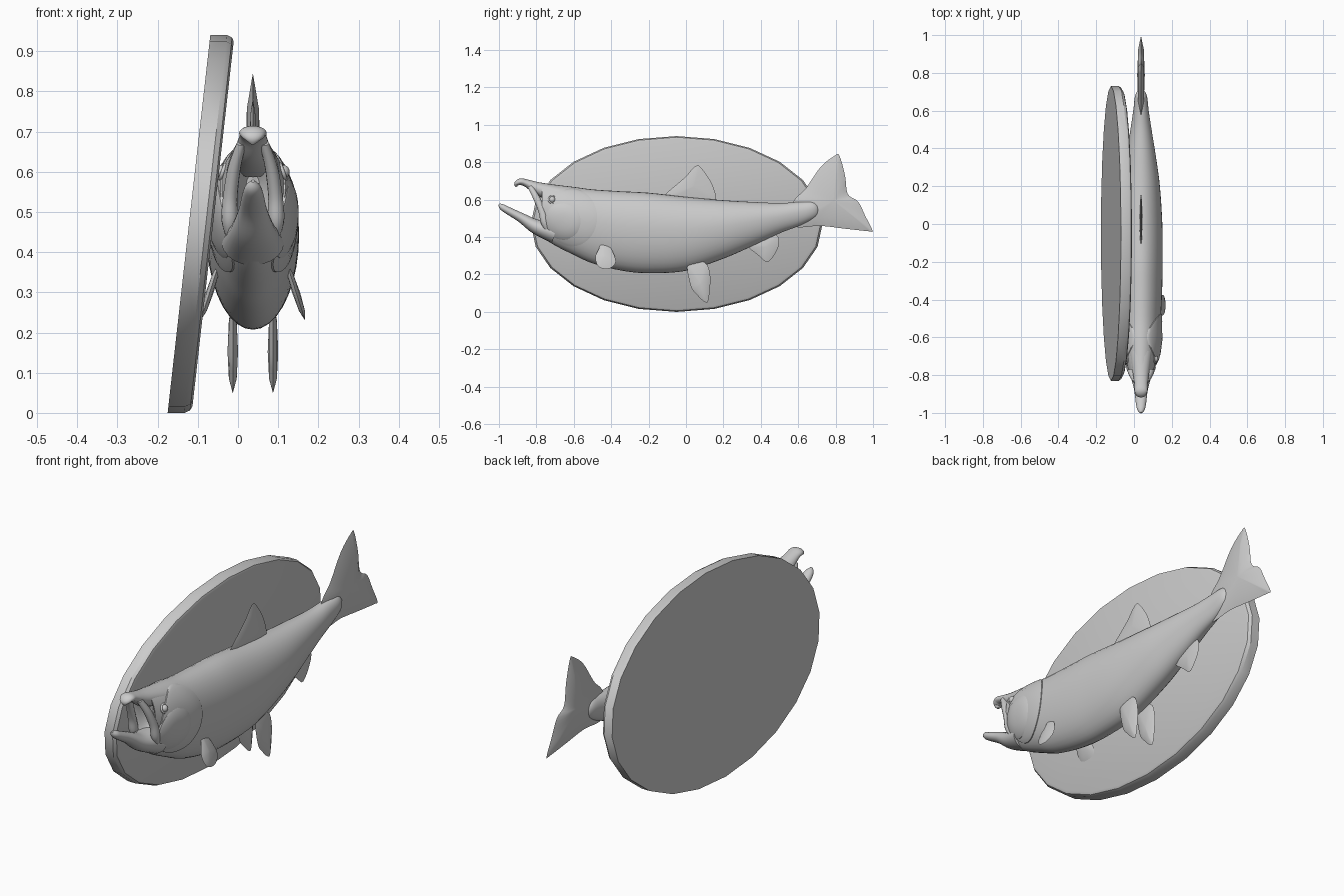
import bpy, bmesh, math
from mathutils import Vector

if "Cube" in bpy.data.objects:
    bpy.data.objects.remove(bpy.data.objects["Cube"])

CX = 0.037  # fish centre plane


def finish(name, verts, faces, angle=50):
    me = bpy.data.meshes.new(name)
    me.from_pydata([tuple(v) for v in verts], [], faces)
    bm = bmesh.new()
    bm.from_mesh(me)
    bmesh.ops.remove_doubles(bm, verts=bm.verts, dist=1e-5)
    bmesh.ops.recalc_face_normals(bm, faces=bm.faces)
    bm.to_mesh(me)
    bm.free()
    ob = bpy.data.objects.new(name, me)
    bpy.context.collection.objects.link(ob)
    bpy.ops.object.select_all(action='DESELECT')
    ob.select_set(True)
    bpy.context.view_layer.objects.active = ob
    bpy.ops.object.shade_smooth_by_angle(angle=math.radians(angle))
    return ob


def skin(name, rings, angle=50):
    """Bridge equal rings and cap both ends."""
    n = len(rings[0])
    verts = [v for r in rings for v in r]
    faces = [(i*n + j, i*n + (j+1) % n, (i+1)*n + (j+1) % n, (i+1)*n + j)
             for i in range(len(rings)-1) for j in range(n)]
    faces += [tuple(range(n)), tuple(range((len(rings)-1)*n, len(rings)*n))]
    return finish(name, verts, faces, angle)


def spline(pts, steps, closed=False):
    """Catmull-Rom through tuples of any length."""
    n = len(pts)
    get = (lambda i: pts[i % n]) if closed else (lambda i: pts[max(0, min(n-1, i))])
    out = []
    for i in range(n if closed else n-1):
        for k in range(steps):
            t = k/steps
            out.append(tuple(
                0.5*(2*b + (c-a)*t + (2*a-5*b+4*c-d)*t*t + (3*b-a-3*c+d)*t**3)
                for a, b, c, d in zip(get(i-1), get(i), get(i+1), get(i+2))))
    if not closed:
        out.append(tuple(pts[-1]))
    return out


def tube(name, pts, n=20):
    """Sweep an ellipse; points are x, y, z, half width, half height."""
    path = spline(pts, 5)
    rings = []
    for i, (x, y, z, rw, rn) in enumerate(path):
        a, b = path[max(0, i-1)], path[min(len(path)-1, i+1)]
        t = Vector((0, b[1]-a[1], b[2]-a[2])).normalized()
        nrm = Vector((0, -t.z, t.y))
        rings.append([Vector((x, y, z)) + Vector((1, 0, 0))*rw*math.cos(q) + nrm*rn*math.sin(q)
                      for q in (2*math.pi*j/n for j in range(n))])
    return skin(name, rings)


def fin(name, outline, thick, x0=CX, slope=0.0, zref=0.0):
    """Lens-shaped fin from a side outline, optionally leaning sideways."""
    pts = spline(outline, 4, True)
    cy = sum(p[0] for p in outline)/len(outline)
    cz = sum(p[1] for p in outline)/len(outline)
    rings = []
    for s, f in ((-1, .02), (-1, .65), (0, 1), (1, .65), (1, .02)):
        ring = []
        for y, z in pts:
            yy, zz = cy+(y-cy)*f, cz+(z-cz)*f
            ring.append(Vector((x0 + s*thick*(1-f*f*.6) + slope*(zref-zz), yy, zz)))
        rings.append(ring)
    return skin(name, rings, 70)


# oval plaque, leaning
rings = [[Vector((-.092 + dx + .113*.47*s*math.sin(a), -.05+.78*s*math.cos(a), .47+.47*s*math.sin(a)))
          for a in (math.pi*j/12 for j in range(24))]
         for dx, s in ((-.03, 1), (.012, 1), (.025, .987), (.03, .965))]
skin("plaque", rings, 30)

# fish body: y, top, bottom, half width
stations = spline([(-.77, .69, .40, .068), (-.7, .68, .355, .085), (-.6, .668, .305, .098),
                   (-.5, .655, .26, .105), (-.35, .645, .222, .112), (-.2, .637, .207, .115),
                   (0, .615, .22, .113), (.2, .597, .285, .1), (.35, .588, .35, .08),
                   (.5, .582, .42, .056), (.6, .588, .458, .041), (.67, .592, .49, .033),
                   (.7, .578, .51, .022), (.71, .555, .53, .008)], 5)


def ring_at(y, top, bot, w, f=1.0, n=36):
    zm = bot + .56*(top-bot)
    out = []
    for j in range(n):
        a = 2*math.pi*j/n
        h = (top-zm) if math.sin(a) > 0 else (zm-bot)
        out.append(Vector((CX + f*w*math.cos(a), y, zm + f*h*math.sin(a))))
    return out


def surf(y, z):
    """Half width of the body at a side-view position."""
    for a, b in zip(stations, stations[1:]):
        if a[0] <= y <= b[0]:
            t = (y-a[0])/(b[0]-a[0])
            _, top, bot, w = (p+(q-p)*t for p, q in zip(a, b))
            zm = bot + .56*(top-bot)
            h = (top-zm) if z > zm else (zm-bot)
            return w*math.sqrt(max(0, 1-((z-zm)/h)**2))
    return .06


# the first rings fold inward to make the throat
f0 = stations[0]
throat = [ring_at(-.67, *f0[1:], f=.25), ring_at(-.73, *f0[1:], f=.7), ring_at(-.765, *f0[1:], f=.88)]
skin("fish_body", throat + [ring_at(*s) for s in stations])

# jaws
tube("upper_jaw", [(CX, -.68, .63, .06, .045), (CX, -.78, .655, .045, .037), (CX, -.85, .687, .034, .021),
                   (CX, -.885, .696, .034, .018), (CX, -.906, .684, .024, .013), (CX, -.906, .669, .006, .005)])
tube("lower_jaw", [(CX, -.7, .425, .078, .06), (CX, -.8, .455, .056, .04), (CX, -.88, .503, .036, .026),
                   (CX, -.95, .541, .027, .02), (CX, -.984, .562, .019, .016), (CX, -.999, .577, .004, .005)])


def shell_plate(name, s, cy, cz, ry, rz, bump):
    """Raised plate that follows the body surface."""
    rings = []
    for r in (1, 1, .96, .9, .7, .45, .2, .02):
        ring = []
        for j in range(36):
            a = 2*math.pi*j/36
            y, z = cy + ry*r*math.cos(a), cz + rz*r*math.sin(a)
            lift = -.01 if not rings else bump*(1-.6*r**4)
            ring.append(Vector((CX + s*(surf(y, z)+lift), y, z)))
        rings.append(ring)
    return skin(name, rings, 40)


# paired head parts and fins
for s, side in ((1, "right"), (-1, "left")):
    shell_plate("gill_cover_" + side, s, -.61, .505, .135, .155, .010)
    shell_plate("cheek_" + side, s, -.655, .485, .1, .1, .017)
    tube("mouth_edge_" + side, [(CX+s*.028, -.835, .672, .012, .014), (CX+s*.046, -.80, .61, .016, .018),
                                (CX+s*.056, -.77, .54, .018, .02), (CX+s*.058, -.755, .48, .02, .022),
                                (CX+s*.058, -.74, .435, .008, .01)], 14)
    ex = CX + s*surf(-.715, .60)
    bpy.ops.mesh.primitive_uv_sphere_add(segments=20, ring_count=12, radius=.017, location=(ex, -.715, .60))
    bpy.context.object.name = "eye_" + side
    bpy.ops.object.shade_smooth()
    bpy.ops.mesh.primitive_torus_add(major_segments=24, minor_segments=8, major_radius=.019, minor_radius=.005,
                                     location=(ex, -.715, .60), rotation=(0, math.radians(90-s*20), 0))
    bpy.context.object.name = "eyelid_" + side
    bpy.ops.object.shade_smooth()
    fin("pectoral_fin_" + side, [(-.45, .375), (-.405, .345), (-.375, .27), (-.41, .232), (-.465, .24),
                                 (-.485, .29), (-.465, .34)], .010, CX+s*.085, s*.32, .37)
    fin("pelvic_fin_" + side, [(.01, .26), (.10, .265), (.13, .19), (.12, .065), (.10, .053), (.06, .09),
                               (.025, .14)], .013, CX+s*.05)

# centre fins
fin("dorsal_fin", [(-.13, .60), (-.005, .72), (.045, .775), (.08, .772), (.145, .67), (.15, .58), (0, .58)], .008)
fin("anal_fin", [(.33, .36), (.41, .41), (.485, .41), (.495, .35), (.44, .268), (.39, .30)], .009)
fin("tail_fin", [(.58, .60), (.64, .66), (.72, .775), (.795, .835), (.82, .835), (.85, .73), (.865, .63),
                 (.92, .59), (.96, .51), (.997, .435), (.97, .432), (.85, .445), (.715, .46), (.58, .455),
                 (.56, .53)], .02)
